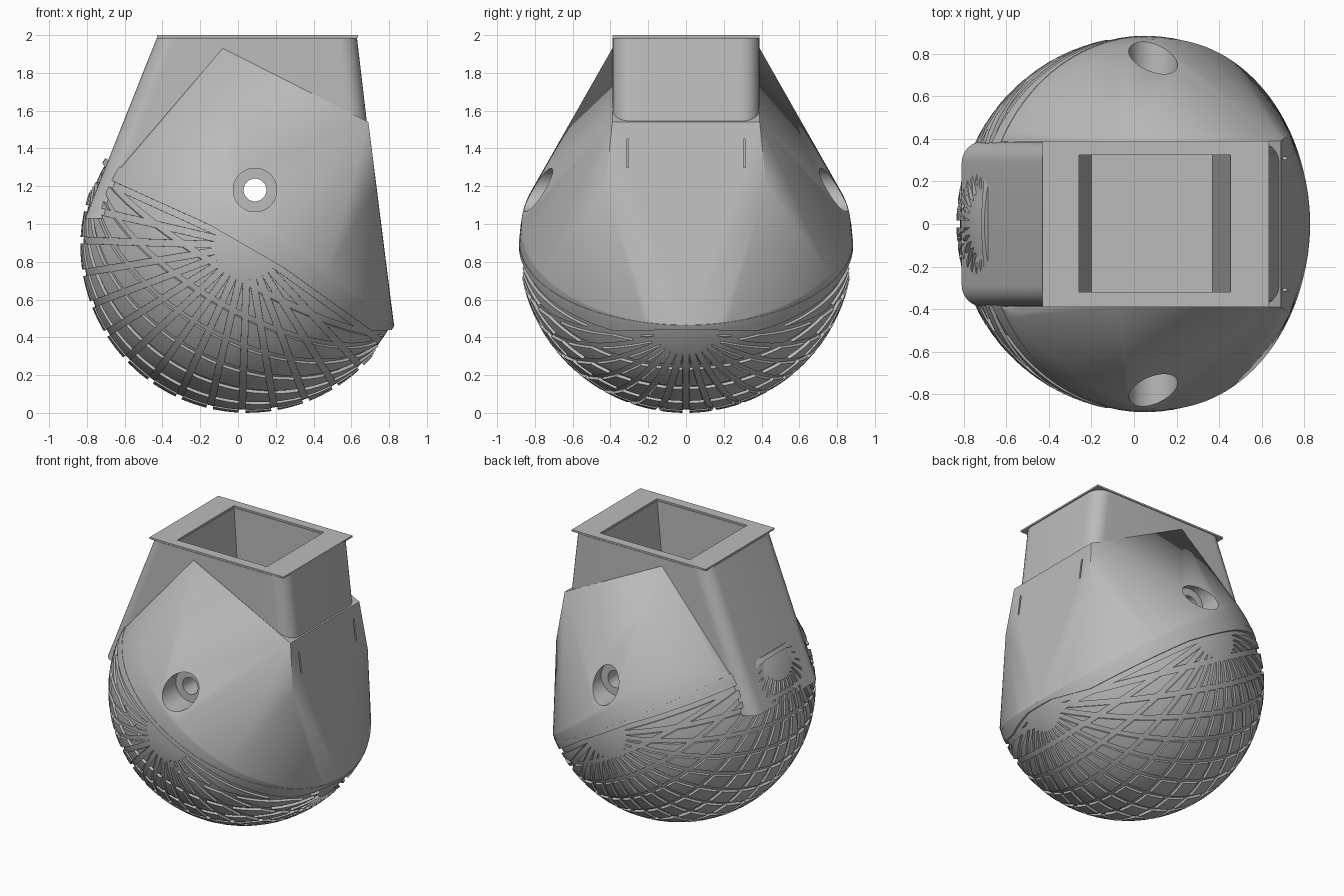
import bpy, bmesh, math
from mathutils import Vector

if "Cube" in bpy.data.objects:
    bpy.data.objects.remove(bpy.data.objects["Cube"], do_unlink=True)

# One plain grey for the whole model
grey = bpy.data.materials.new("plain_grey")
grey.use_nodes = True
COLOUR = (0.5, 0.5, 0.5, 1)
grey.diffuse_color = COLOUR
grey.node_tree.nodes["Principled BSDF"].inputs["Base Color"].default_value = COLOUR

# Ball frame: the ball is split by a plane tilted 30 degrees about y
CENTRE = Vector((0.05, 0, 0.885))
RADIUS = 0.885
TILT = math.radians(30)
ALONG = Vector((math.cos(TILT), 0, -math.sin(TILT)))
UP = Vector((math.sin(TILT), 0, math.cos(TILT)))
SIDE = Vector((0, 1, 0))
SPLIT = CENTRE + UP * 0.025
RIM = CENTRE - UP * 0.005


def make(name, bm):
    bmesh.ops.recalc_face_normals(bm, faces=bm.faces[:])
    mesh = bpy.data.meshes.new(name)
    bm.to_mesh(mesh)
    bm.free()
    mesh.materials.append(grey)
    ob = bpy.data.objects.new(name, mesh)
    bpy.context.collection.objects.link(ob)
    return ob


def activate(ob):
    bpy.ops.object.select_all(action="DESELECT")
    ob.select_set(True)
    bpy.context.view_layer.objects.active = ob


def smooth(ob, degrees=30):
    activate(ob)
    bpy.ops.object.shade_smooth_by_angle(angle=math.radians(degrees))


def hull(points):
    bm = bmesh.new()
    for p in points:
        bm.verts.new(p)
    bmesh.ops.convex_hull(bm, input=bm.verts[:])
    loose = [v for v in bm.verts if not v.link_faces]
    bmesh.ops.delete(bm, geom=loose, context="VERTS")
    return bm


def bisect(bm, point, normal, clear=False):
    bmesh.ops.bisect_plane(bm, geom=bm.verts[:] + bm.edges[:] + bm.faces[:], dist=1e-5,
                           plane_co=point, plane_no=normal, clear_outer=clear)


def slice_off(bm, point, normal):
    bisect(bm, point, normal, clear=True)
    bmesh.ops.holes_fill(bm, edges=[e for e in bm.edges if e.is_boundary], sides=0)


def box(x0, x1, y0, y1, z0, z1):
    return [(x, y, z) for x in (x0, x1) for y in (y0, y1) for z in (z0, z1)]


def rounded_rect(x0, x1, half, z, r, steps=8):
    pts = []
    corners = ((x1 - r, half - r), (x0 + r, half - r), (x0 + r, r - half), (x1 - r, r - half))
    for k, (cx, cy) in enumerate(corners):
        for i in range(steps + 1):
            t = math.pi / 2 * (k + i / steps)
            pts.append(Vector((cx + r * math.cos(t), cy + r * math.sin(t), z)))
    return pts


def ball(radius):
    bm = bmesh.new()
    bmesh.ops.create_uvsphere(bm, u_segments=80, v_segments=48, radius=radius)
    rot = UP.to_track_quat("Z", "Y").to_matrix()
    bmesh.ops.rotate(bm, verts=bm.verts[:], matrix=rot)
    bmesh.ops.translate(bm, verts=bm.verts[:], vec=CENTRE)
    return bm


# Lower ball core, seen at the bottom of the grooves
bm = ball(RADIUS - 0.017)
slice_off(bm, SPLIT, UP)
ball_core = make("ball_core", bm)

# Raised tread tiles, parted by two fans of straight slots below a plain rim
bm = ball(RADIUS)
bisect(bm, SPLIT, UP, clear=True)
bisect(bm, RIM, UP)
STEP = math.radians(11.25)
HALF_SLOT = 0.0175
normals = [ALONG * math.cos((i + 0.5) * STEP) + UP * math.sin((i + 0.5) * STEP)
           for i in range(-8, 8)]
normals += [SIDE * math.cos(i * STEP) + UP * math.sin(i * STEP) for i in range(-7, 8)]
for n in normals:
    for s in (-HALF_SLOT, HALF_SLOT):
        bisect(bm, CENTRE + n * s, n)
slots = []
for f in bm.faces:
    c = f.calc_center_median()
    in_slot = any(abs((c - CENTRE).dot(n)) < HALF_SLOT for n in normals)
    if in_slot and (c - RIM).dot(UP) < 0:
        slots.append(f)
bmesh.ops.delete(bm, geom=slots, context="FACES")
inner = bmesh.ops.extrude_face_region(bm, geom=bm.faces[:], use_keep_orig=True)
for v in inner["geom"]:
    if isinstance(v, bmesh.types.BMVert):
        v.co = CENTRE + (v.co - CENTRE) * 0.97
tread = make("tread_tiles", bm)

# Upper shell: drawn from the ball's rim up to the tower sides
pts = [(x, s * y, z) for s in (-1, 1)
       for x, y, z in ((-0.08, 0.39, 1.93), (0.69, 0.39, 1.54), (0.732, 0.425, 1.2))]
for i in range(120):
    az = math.tau * i / 120
    flat = ALONG * math.cos(az) + SIDE * math.sin(az)
    for j in range(6):
        lat = math.radians(1.6 + 1.5 * j * (1 - math.cos(az)))
        pts.append(CENTRE + (flat * math.cos(lat) + UP * math.sin(lat)) * 0.882)
bm = hull(pts)
slice_off(bm, (-0.08, 0, 1.93), Vector((-0.63, 0, 0.54)).normalized())
shell = make("upper_shell", bm)

# Tower with rounded corners, flaring out at the back bar
low = rounded_rect(-0.81, 0.742, 0.388, 1.03, 0.1)
high = rounded_rect(-0.43, 0.63, 0.388, 1.985, 0.1)
bm = bmesh.new()
a = [bm.verts.new(p) for p in low]
b = [bm.verts.new(p) for p in high]
for i in range(len(a)):
    k = (i + 1) % len(a)
    bm.faces.new((a[i], a[k], b[k], b[i]))
bm.faces.new(a[::-1])
bm.faces.new(b)
tower = make("tower", bm)

# Thin square plate on top of the tower
plate = make("top_plate", hull(box(-0.43, 0.635, -0.39, 0.39, 1.988, 2.0)))


# Cutters: socket, axle bore, counterbores and side slits
def cylinder(name, r, y0, y1):
    pts = [(0.09 + r * math.cos(math.tau * i / 48), y, 1.18 + r * math.sin(math.tau * i / 48))
           for y in (y0, y1) for i in range(48)]
    return make(name, hull(pts))


socket_pts = [(x, y, z) for y in (-0.32, 0.325)
              for x, z in ((-0.26, 2.01), (0.455, 2.01), (0.37, 1.08), (-0.2, 1.08))]
socket = make("socket_cutter", hull(socket_pts))
bore = cylinder("bore_cutter", 0.06, -1.1, 1.1)
sinks = [cylinder("counterbore_cutter", 0.115, s * 0.67, s * 1.1) for s in (-1, 1)]
slits = [make("slit_cutter", hull(box(0.68, 0.8, s * 0.31 - 0.006, s * 0.31 + 0.006, 1.3, 1.45)))
         for s in (-1, 1)]


def cut(ob, cutters):
    for c in cutters:
        mod = ob.modifiers.new("cut", "BOOLEAN")
        mod.operation = "DIFFERENCE"
        mod.solver = "EXACT"
        mod.object = c
        activate(ob)
        bpy.ops.object.modifier_apply(modifier=mod.name)


cut(shell, [socket, bore] + sinks + slits)
cut(tower, [socket, bore] + slits)
cut(plate, [socket])
for c in [socket, bore] + sinks + slits:
    bpy.data.objects.remove(c, do_unlink=True)

for ob in (ball_core, tread, shell, tower):
    smooth(ob)
